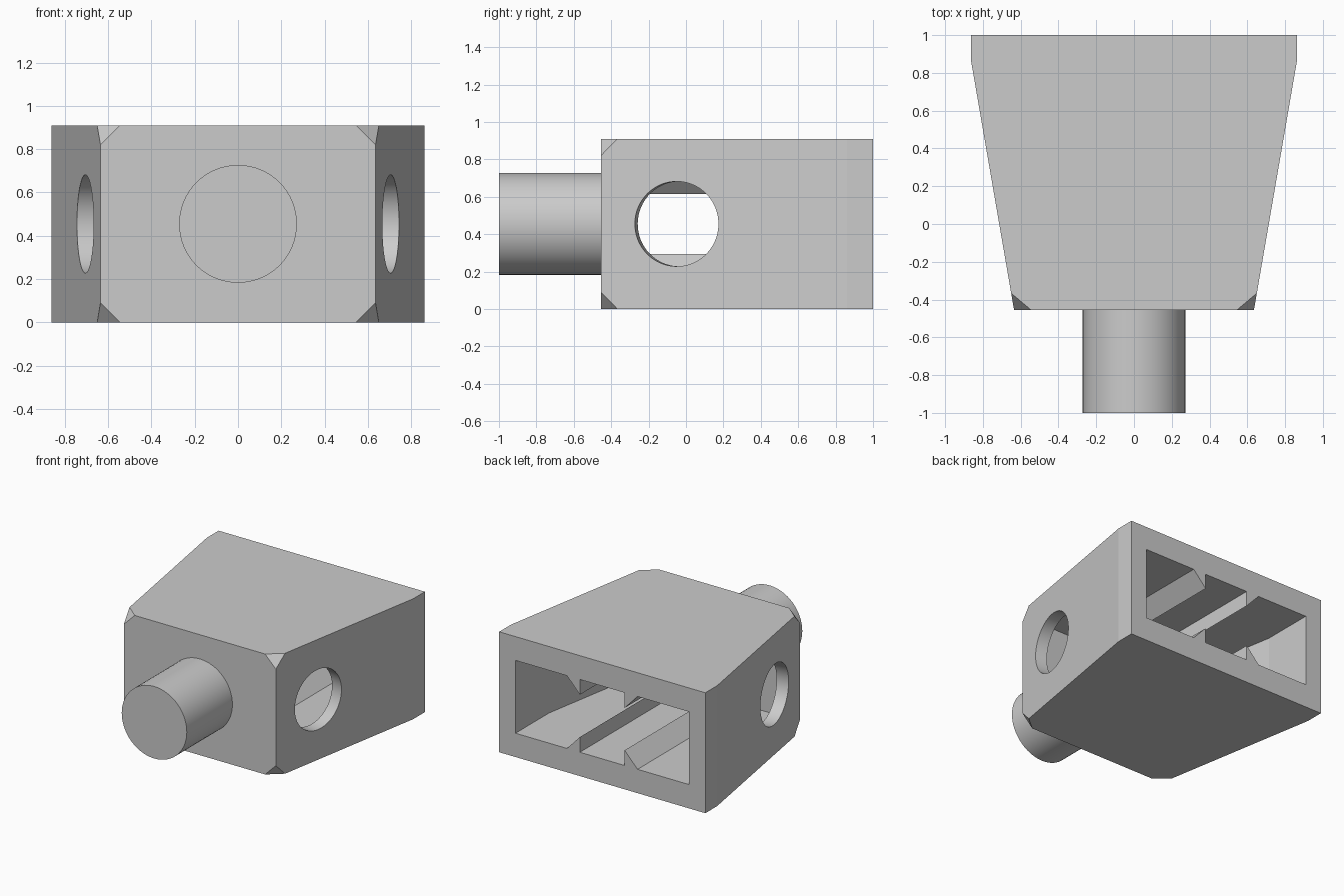
import bpy, bmesh, math
from mathutils import Vector

cube = bpy.data.objects.get("Cube")
if cube:
    bpy.data.objects.remove(cube, do_unlink=True)

grey = bpy.data.materials.new("light_grey")
grey.use_nodes = True
grey.diffuse_color = (0.6, 0.6, 0.6, 1)
grey.node_tree.nodes["Principled BSDF"].inputs["Base Color"].default_value = (0.6, 0.6, 0.6, 1)

HEIGHT = 0.91
MID = HEIGHT / 2
FRONT = -0.455


def add_object(name, bm):
    bmesh.ops.recalc_face_normals(bm, faces=bm.faces)
    mesh = bpy.data.meshes.new(name)
    bm.to_mesh(mesh)
    bm.free()
    mesh.materials.append(grey)
    obj = bpy.data.objects.new(name, mesh)
    bpy.context.collection.objects.link(obj)
    return obj


def prism(points, direction):
    bm = bmesh.new()
    face = bm.faces.new([bm.verts.new(p) for p in points])
    extruded = bmesh.ops.extrude_face_region(bm, geom=[face])["geom"]
    verts = [v for v in extruded if isinstance(v, bmesh.types.BMVert)]
    bmesh.ops.translate(bm, verts=verts, vec=direction)
    return bm


def plan(half, z):
    """Mirror a half outline given from front to back."""
    return [(x, y, z) for x, y in half] + [(-x, y, z) for x, y in reversed(half)]


def cylinder(name, radius, depth, centre, axis):
    bm = bmesh.new()
    bmesh.ops.create_cone(bm, cap_ends=True, segments=64, radius1=radius, radius2=radius, depth=depth)
    turn = Vector((0, 0, 1)).rotation_difference(Vector(axis)).to_matrix()
    bmesh.ops.rotate(bm, verts=bm.verts, matrix=turn)
    bmesh.ops.translate(bm, verts=bm.verts, vec=centre)
    return add_object(name, bm)


def activate(obj):
    bpy.ops.object.select_all(action="DESELECT")
    obj.select_set(True)
    bpy.context.view_layer.objects.active = obj


def cut(obj, cutter):
    mod = obj.modifiers.new("cut", "BOOLEAN")
    mod.operation = "DIFFERENCE"
    mod.solver = "EXACT"
    mod.object = cutter
    activate(obj)
    bpy.ops.object.modifier_apply(modifier=mod.name)
    bpy.data.objects.remove(cutter, do_unlink=True)


# Tapered housing with its four front corners clipped
bm = prism(plan([(0.635, FRONT), (0.862, 0.86), (0.862, 1)], 0), (0, 0, HEIGHT))
corners = [v for v in bm.verts if v.co.y < FRONT + 0.01]
bmesh.ops.bevel(bm, geom=corners, offset=0.09, segments=1, affect="VERTICES")
housing = add_object("housing", bm)

# Cavity open at the back, with wedge rails left on floor and ceiling
bm = prism(plan([(0.575, -0.27), (0.725, 0.6), (0.725, 1.05)], 0.18), (0, 0, 0.55))
cavity = add_object("cavity_cutter", bm)
for side in (-1, 1):
    for flip in (-1, 1):
        section = [(0.187, 0.4), (0.187, 0.16), (0.295, 0.275), (0.295, 0.4)]
        points = [(side * x, -0.4, MID + flip * z) for x, z in section]
        cut(cavity, add_object("rail", prism(points, (0, 1.6, 0))))
cut(housing, cavity)

# Round holes square to the slanted side walls
taper = math.atan2(0.227, 1.315)
for side in (-1, 1):
    normal = Vector((side * math.cos(taper), -math.sin(taper), 0))
    centre = Vector((side * 0.705, -0.05, MID)) - normal * 0.04
    cut(housing, cylinder("hole_cutter", 0.227, 0.3, centre, normal))

# Front peg
peg = cylinder("front_peg", 0.272, 0.57, (0, -0.715, MID), (0, 1, 0))

for obj in (housing, peg):
    activate(obj)
    bpy.ops.object.shade_smooth_by_angle(angle=math.radians(8))
